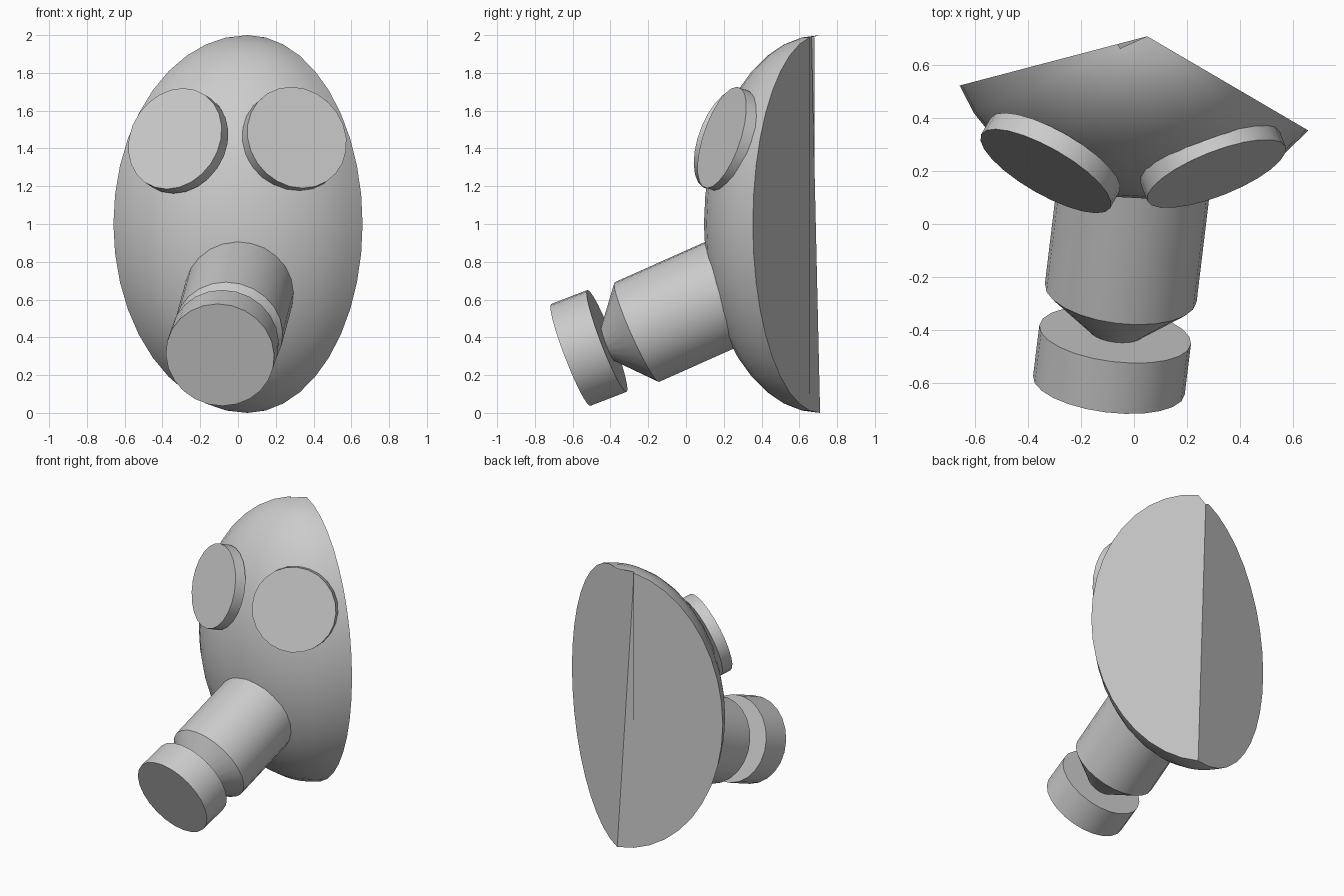
import bpy, bmesh, math
from mathutils import Vector

if "Cube" in bpy.data.objects:
    bpy.data.objects.remove(bpy.data.objects["Cube"])


def finish(bm, name):
    bmesh.ops.recalc_face_normals(bm, faces=bm.faces)
    me = bpy.data.meshes.new(name)
    bm.to_mesh(me)
    bm.free()
    ob = bpy.data.objects.new(name, me)
    bpy.context.collection.objects.link(ob)
    bpy.ops.object.select_all(action='DESELECT')
    ob.select_set(True)
    bpy.context.view_layer.objects.active = ob
    bpy.ops.object.shade_smooth_by_angle(angle=math.radians(35))
    return ob


def turned(name, front, direction, profile, sides=24):
    """Capped lathe: profile is (distance along direction from front, radius)."""
    bm = bmesh.new()
    d = Vector(direction).normalized()
    u = d.cross(Vector((0, 0, 1))).normalized()
    v = u.cross(d)
    rings = []
    for s, r in profile:
        c = Vector(front) + d * s
        rings.append([bm.verts.new(c + r * (u * math.cos(a) + v * math.sin(a)))
                      for a in (2 * math.pi * i / sides for i in range(sides))])
    for a, b in zip(rings, rings[1:]):
        for i in range(sides):
            j = (i + 1) % sides
            bm.faces.new((a[i], a[j], b[j], b[i]))
    bm.faces.new(rings[0])
    bm.faces.new(rings[-1])
    return finish(bm, name)


# Face shell: a wedge of an ellipsoid between two meridians, closed at the back
N, M = 12, 20
axis = Vector((0.05, 0.71, 1.0))
front_axis, side_axis = Vector((-0.112, -0.608, 0)), Vector((0.737, -0.095, 0))
bm = bmesh.new()
top = bm.verts.new(axis + Vector((0, 0, 1)))
bottom = bm.verts.new(axis - Vector((0, 0, 1)))
cols = []
for i in range(N + 1):
    t = math.radians(-63.5 + 127 * i / N)
    p = front_axis * math.cos(t) + side_axis * math.sin(t)
    cols.append([bm.verts.new(axis + p * math.sin(f) + Vector((0, 0, math.cos(f))))
                 for f in (math.pi * k / M for k in range(1, M))])
for i, (a, b) in enumerate(zip(cols, cols[1:])):
    if i > 0:                      # one cap triangle is left out: the small notch
        bm.faces.new((top, a[0], b[0]))
    for k in range(M - 2):
        bm.faces.new((a[k], a[k + 1], b[k + 1], b[k]))
    bm.faces.new((bottom, b[-1], a[-1]))
bm.faces.new([bottom, cols[1][0]] + cols[0])
bm.faces.new([bottom] + cols[-1][::-1] + [top, cols[1][0]])
finish(bm, "face_shell")

# Eye lenses
lens = [(0, 0.281), (-0.075, 0.281)]
turned("eye_lens_right", (0.312, 0.19, 1.458), (0.35, -0.887, 0.30), lens)
turned("eye_lens_left", (-0.334, 0.2, 1.452), (-0.47, -0.82, 0.31), lens)

# Snout tube with tapered tip, and the filter canister
turned("snout", (-0.05, -0.26, 0.428), (-0.11, -0.91, -0.405),
       [(-0.72, 0.289), (0, 0.289), (0.19, 0.07)])
turned("filter_canister", (-0.095, -0.61, 0.307), (-0.115, -0.927, -0.357),
       [(-0.207, 0.289), (0, 0.289)])
